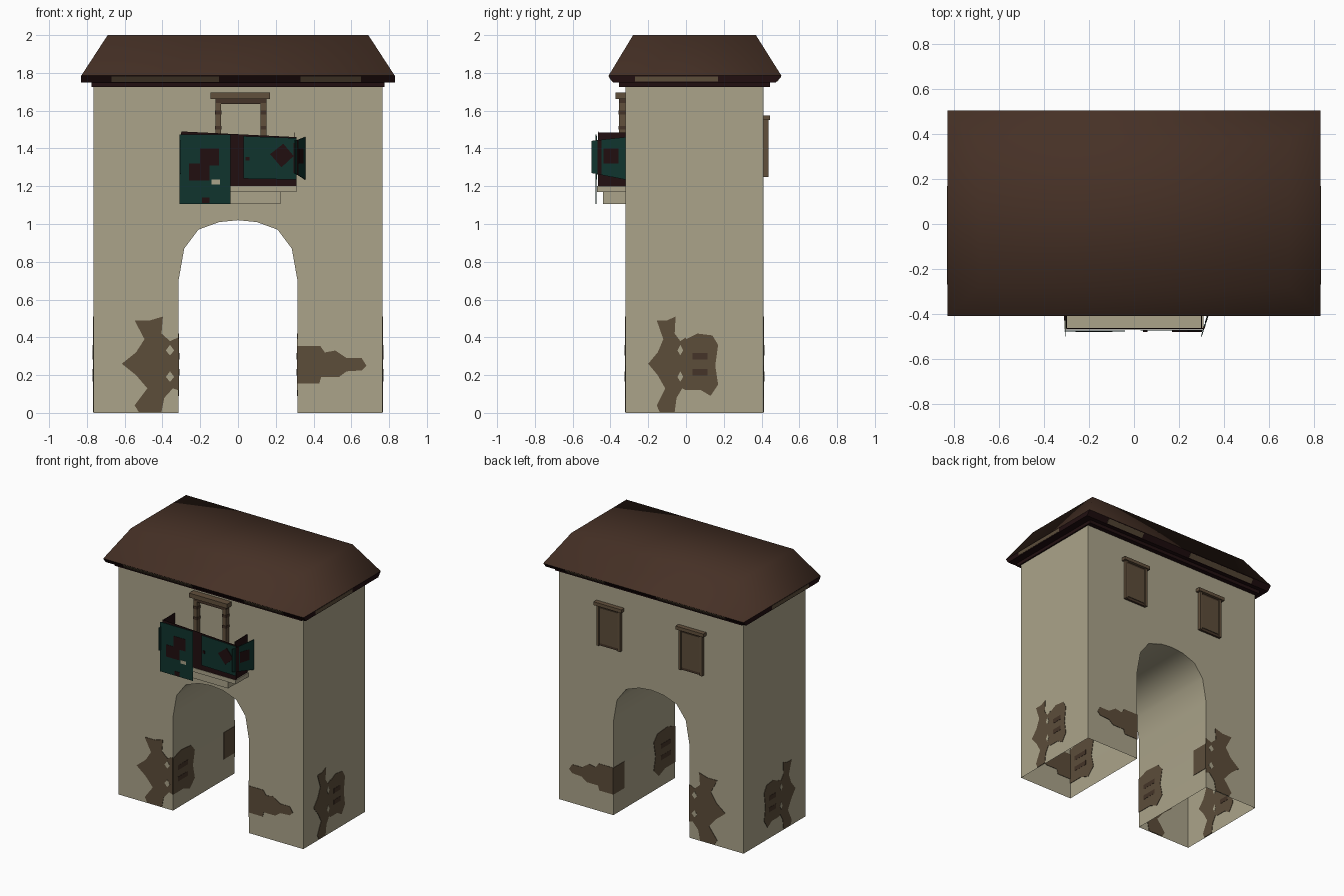
import bpy, bmesh

cube = bpy.data.objects.get("Cube")
if cube:
    bpy.data.objects.remove(cube, do_unlink=True)


def material(name, r, g, b):
    m = bpy.data.materials.new(name)
    m.use_nodes = True
    m.diffuse_color = (r, g, b, 1)
    bsdf = next(n for n in m.node_tree.nodes if n.type == "BSDF_PRINCIPLED")
    bsdf.inputs["Base Color"].default_value = (r, g, b, 1)
    return m


PLASTER = material("plaster", .407, .371, .254)
ROOF = material("roof_brown", .061, .03, .019)
MAROON = material("dark_maroon", .015, .0045, .005)
TEAL = material("teal_cloth", .005, .034, .027)
STAIN = material("stain_brown", .107, .074, .042)
DARK = material("dark_brown", .058, .034, .021)
WOOD = material("frame_wood", .12, .08, .045)


def finish(name, bm, mat, normals=True):
    if normals:
        bmesh.ops.recalc_face_normals(bm, faces=bm.faces[:])
    mesh = bpy.data.meshes.new(name)
    bm.to_mesh(mesh)
    bm.free()
    mesh.materials.append(mat)
    obj = bpy.data.objects.new(name, mesh)
    bpy.context.scene.collection.objects.link(obj)
    return obj


def box(name, x, y, z, mat):
    """Box from (min, max) ranges."""
    bm = bmesh.new()
    bmesh.ops.create_cube(bm, size=1)
    for v in bm.verts:
        v.co = [r[0] if c < 0 else r[1] for c, r in zip(v.co, (x, y, z))]
    return finish(name, bm, mat)


def sheet(name, points, place, mat, thick=.006):
    """Thin plate from a flat outline, placed in space by a function."""
    bm = bmesh.new()
    bm.faces.new([bm.verts.new(place(u, v)) for u, v in points])
    obj = finish(name, bm, mat, False)
    mod = obj.modifiers.new("thickness", "SOLIDIFY")
    mod.thickness, mod.offset = thick, 0
    return obj


def rect(u0, u1, v0, v1):
    return [(u0, v0), (u1, v0), (u1, v1), (u0, v1)]


def facing_y(y, scale=1, shift=0):
    return lambda u, v: (shift + scale * u, y, v)


def facing_x(x, scale=1, shift=0):
    return lambda u, v: (x, shift + scale * u, v)


def loft(name, rings, mat, cap):
    """Skin between rectangles (half width, y min, y max, z), capped at one end."""
    bm = bmesh.new()
    loops = [[bm.verts.new(p) for p in ((-x, a, z), (x, a, z), (x, b, z), (-x, b, z))]
             for x, a, b, z in rings]
    for low, high in zip(loops, loops[1:]):
        for i in range(4):
            j = (i + 1) % 4
            bm.faces.new((low[i], low[j], high[j], high[i]))
    bm.faces.new(loops[cap])
    return finish(name, bm, mat)


# Gatehouse walls: hollow shell, open underneath, with an arched passage
W, FRONT, BACK, ARCH = .765, -.32, .41, .315
half_arch = [(ARCH, 0), (ARCH, .7), (.285, .87), (.21, .97), (.1, 1.01)]
outline = [(-W, 0), (-W, 1.73), (W, 1.73), (W, 0)] + half_arch + [(0, 1.02)]
outline += [(-x, z) for x, z in reversed(half_arch)]
bm = bmesh.new()
front = [bm.verts.new((x, FRONT, z)) for x, z in outline]
back = [bm.verts.new((x, BACK, z)) for x, z in outline]
bm.faces.new(front)
bm.faces.new(back[::-1])
for i in range(len(outline)):
    j = (i + 1) % len(outline)
    if outline[i][1] or outline[j][1]:
        bm.faces.new((front[i], back[i], back[j], front[j]))
walls = finish("walls", bm, PLASTER)
walls.data.shade_smooth()
walls.data.set_sharp_from_angle(angle=.7)

# Roof with flat top, eaves and frieze
rim = (.83, -.41, .505, 1.785)
under = (.83, -.385, .475, 1.75)
roof = loft("roof", [rim, (.69, -.28, .37, 2)], ROOF, -1)
roof.data.shade_smooth()
loft("eaves", [under, rim], MAROON, 0)
loft("frieze", [(.775, -.355, .445, 1.725), (.775, -.355, .445, 1.76)], MAROON, 0)


# Worn boards along the eaves
def eave(a, b):
    return lambda u, v: (u, a + (b - a) * v, 1.75 + .035 * v)


for label, a, b in (("front", -.385, -.41), ("back", .475, .505)):
    for u0, u1 in ((-.67, -.1), (.33, .65)):
        sheet(label + "_eave_board", rect(u0, u1, .1, .9), eave(a, b), STAIN)
for s in (-1, 1):
    sheet("side_eave_board", rect(-.27, .17, 1.755, 1.782), facing_x(s * .83), STAIN, .004)

# Damp stains: left half and right half of a splash, and a tapering streak
splash = [(0, .4), (-.03, .38), (-.06, .42), (-.055, .51), (-.1, .49), (-.155, .49),
          (-.12, .39), (-.15, .32), (-.2, .26), (-.15, .2), (-.11, .13), (-.155, .04),
          (-.14, .005), (-.06, .005), (-.05, .08), (-.02, .13), (0, .12)]
lobes = [(0, .12), (.08, .12), (.13, .09), (.17, .15), (.155, .25), (.17, .36),
         (.14, .41), (.06, .42), (0, .39)]
streak = [(0, .355), (.12, .355), (.145, .32), (.2, .33), (.26, .29), (.34, .29),
          (.365, .25), (.34, .225), (.26, .22), (.22, .19), (.125, .19), (.115, .155), (0, .155)]


def stain_left(place):
    sheet("splash_stain", splash, place, STAIN)
    for z in (.19, .33):
        sheet("bare_plaster", [(-.045, z), (-.03, z - .025), (-.015, z), (-.03, z + .03)],
              place, PLASTER, .009)


def stain_right(place):
    sheet("lobed_stain", lobes, place, STAIN)
    for z in (.215, .3):
        sheet("stain_mark", rect(.035, .115, z - .017, z + .017), place, DARK, .009)


for y in (FRONT, BACK):
    stain_left(facing_y(y, 1.5, -ARCH))
    sheet("streak_stain", streak, facing_y(y, 1, ARCH), STAIN)
for s in (-1, 1):
    stain_left(facing_x(s * W))
    stain_right(facing_x(s * W))
    stain_right(facing_x(s * ARCH, 1.5, FRONT))
    sheet("passage_stain", rect(.28, BACK, .155, .355), facing_x(s * ARCH), STAIN)

# Balcony slabs and railings
box("balcony_slab", (-.31, .31), (-.47, FRONT), (1.17, 1.2), PLASTER)
box("balcony_corbel", (-.225, .225), (-.44, FRONT), (1.105, 1.17), PLASTER)
sheet("front_railing", [(-.3, 1.2), (.31, 1.2), (.31, 1.46), (-.3, 1.49)],
      facing_y(-.465), MAROON, .004)
for s in (-1, 1):
    sheet("side_railing", rect(-.465, FRONT, 1.2, 1.485), facing_x(s * .3), MAROON, .004)

# Cloths hung over the railing
sheet("long_cloth", rect(-.31, -.04, 1.105, 1.475), facing_y(-.476), TEAL, .004)
sheet("short_cloth", [(.03, 1.24), (.31, 1.235), (.31, 1.455), (.03, 1.465)],
      facing_y(-.473), TEAL, .004)
emblems = [rect(-.2, -.1, 1.31, 1.4), rect(-.26, -.15, 1.23, 1.32), rect(-.19, -.15, 1.11, 1.14),
           [(.17, 1.37), (.23, 1.3), (.295, 1.36), (.24, 1.425)], rect(.293, .303, 1.27, 1.43),
           rect(.04, .06, 1.335, 1.355)]
for shape in emblems:
    sheet("cloth_emblem", shape, facing_y(-.477), MAROON)
sheet("cloth_tear", rect(-.14, -.095, 1.21, 1.235), facing_y(-.477), PLASTER)


def flared(u, v):
    return (.355 - .055 * u, FRONT - .18 * u, v)


side_cloth = [(0, 1.235), (1, 1.27), (1, 1.44), (0, 1.46)]
sheet("left_side_cloth", side_cloth, flared, TEAL, .004)
sheet("left_side_emblem", rect(.2, .65, 1.32, 1.4), flared, MAROON, .007)
sheet("left_side_band", rect(.7, .82, 1.26, 1.445), flared, MAROON, .007)
sheet("right_side_cloth", side_cloth, lambda u, v: (-.306, FRONT - .18 * u, v), TEAL, .004)
sheet("right_side_emblem", rect(-.43, -.35, 1.32, 1.4), facing_x(-.307), MAROON, .007)

# Balcony doorway
for x in (-.12, .12):
    box("door_jamb", (x, x + .03), (-.355, FRONT), (1.2, 1.64), WOOD)
    for z in (1.5, 1.58):
        box("jamb_band", (x - .002, x + .032), (-.358, FRONT), (z, z + .02), DARK)
box("door_lintel", (-.12, .15), (-.355, FRONT), (1.635, 1.662), DARK)
box("door_cornice", (-.145, .17), (-.372, FRONT), (1.662, 1.695), WOOD)

# Rear windows
for cx in (-.34, .34):
    box("window_frame", (cx - .095, cx + .095), (BACK, .425), (1.25, 1.555), DARK)
    box("window_shutter", (cx - .075, cx + .075), (BACK, .43), (1.27, 1.535), STAIN)
    for s in (-1, 1):
        c = cx + s * .088
        box("window_jamb", (c - .009, c + .009), (BACK, .436), (1.25, 1.555), WOOD)
    box("window_cornice", (cx - .115, cx + .115), (BACK, .445), (1.55, 1.575), WOOD)
